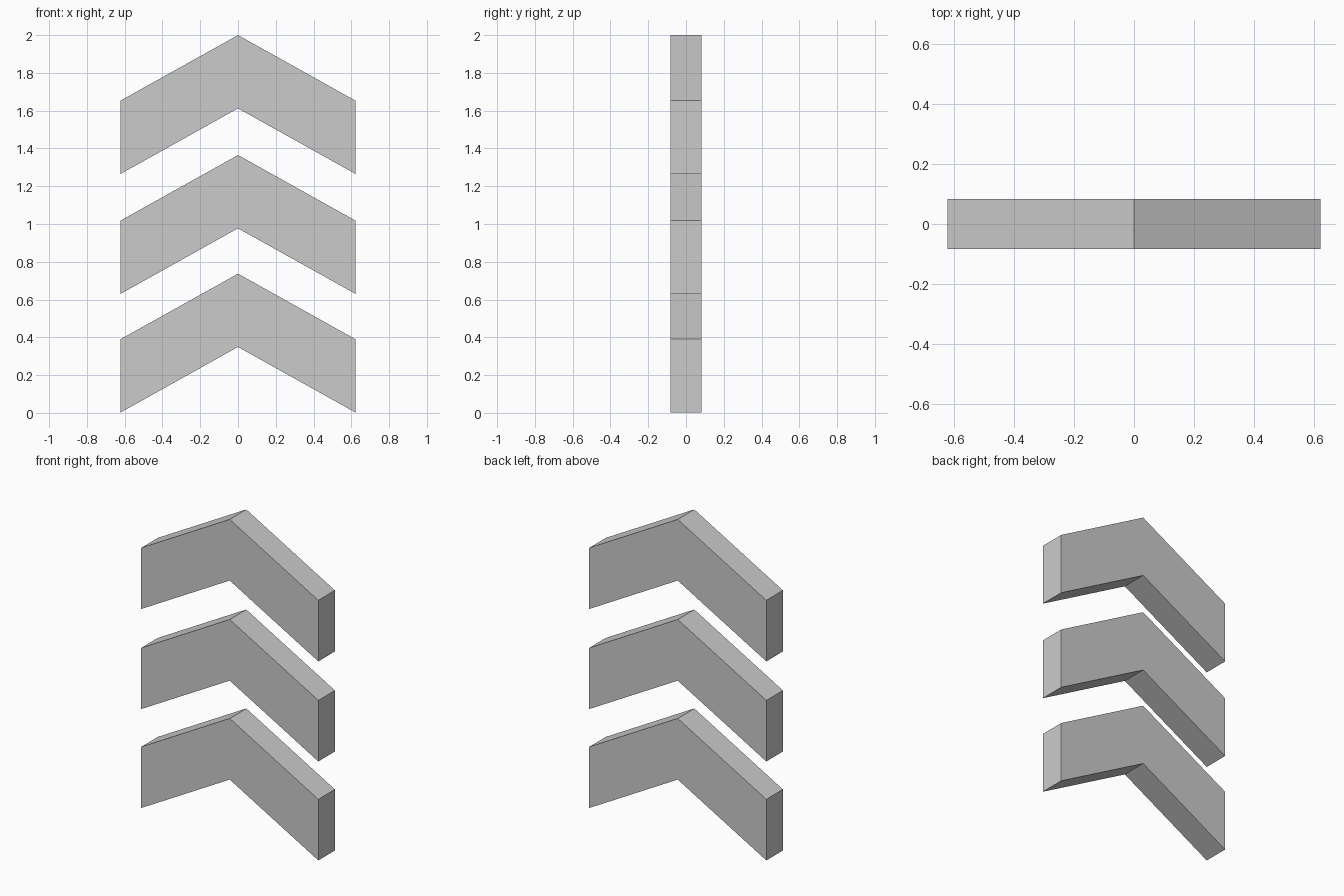
import bpy
import bmesh

if "Cube" in bpy.data.objects:
    bpy.data.objects.remove(bpy.data.objects["Cube"])

HALF_WIDTH = 0.622
HALF_DEPTH = 0.083
RISE = 0.347      # height gained from each end to the middle
BAND = 0.388      # vertical thickness of the band


def chevron(name, base):
    # Front profile, extruded from front to back
    profile = [(-HALF_WIDTH, 0), (0, RISE), (HALF_WIDTH, 0),
               (HALF_WIDTH, BAND), (0, RISE + BAND), (-HALF_WIDTH, BAND)]
    bm = bmesh.new()
    face = bm.faces.new([bm.verts.new((x, -HALF_DEPTH, base + z)) for x, z in profile])
    result = bmesh.ops.extrude_face_region(bm, geom=[face])
    back = [v for v in result["geom"] if isinstance(v, bmesh.types.BMVert)]
    bmesh.ops.translate(bm, verts=back, vec=(0, 2 * HALF_DEPTH, 0))
    bmesh.ops.recalc_face_normals(bm, faces=bm.faces)
    mesh = bpy.data.meshes.new(name)
    bm.to_mesh(mesh)
    bm.free()
    obj = bpy.data.objects.new(name, mesh)
    bpy.context.collection.objects.link(obj)


# Three stacked upward-pointing chevrons
for name, base in (("lower_chevron", 0.002), ("middle_chevron", 0.63), ("upper_chevron", 1.265)):
    chevron(name, base)
